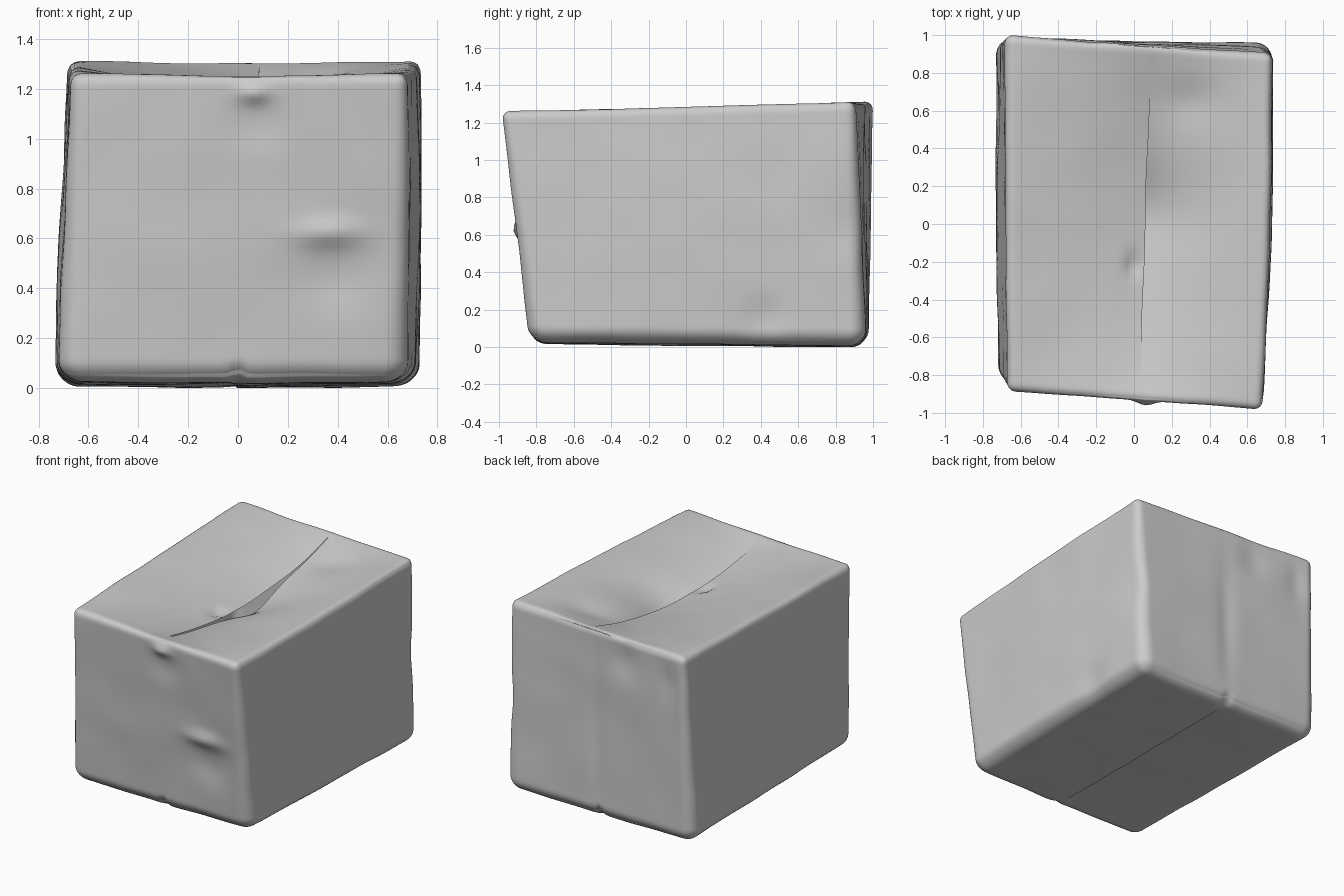
import bpy, bmesh, math
from mathutils import Vector, noise

if "Cube" in bpy.data.objects:
    bpy.data.objects.remove(bpy.data.objects["Cube"], do_unlink=True)

HALF = Vector((0.7, 0.95, 0.64))
CUTS = 63
X, Y, Z = range(3)

# Dents by face (axis, sign): place and spread along the other two axes, outward push
DENTS = {
    (Y, -1): [(0.36, 0.62, 0.13, 0.05, 0.03),
              (0.38, 0.45, 0.16, 0.14, -0.025),
              (0.06, 1.18, 0.06, 0.04, 0.03),
              (0.08, 1.06, 0.12, 0.1, -0.015)],
    (Y, 1): [(0.02, 0.6, 0.06, 0.4, -0.012),
             (-0.2, 1.15, 0.1, 0.12, -0.015),
             (-0.55, 1.1, 0.07, 0.12, -0.012)],
    (X, 1): [(0.42, 0.15, 0.12, 0.12, -0.02),
             (-0.05, 0.7, 0.6, 0.6, 0.025),
             (0.9, 0.65, 0.12, 0.15, -0.015)],
    (X, -1): [(-0.1, 0.45, 0.6, 0.4, 0.02)],
    (Z, 1): [(-0.04, -0.22, 0.035, 0.06, -0.03),
             (0.25, 0.65, 0.15, 0.12, -0.02)],
    (Z, -1): [(0, -0.86, 0.025, 0.08, -0.035),
              (0, 0.98, 0.025, 0.08, -0.035)],
}


def gauss(value, spread):
    return math.exp(-(value / spread) ** 2)


def to_edges(t):
    # Packs the grid lines towards the box edges
    return 0.6 * math.sin(t * math.pi / 2) + 0.4 * t


def round_box(p):
    # Softer edges at the base, crisper ones at the lid
    radius = 0.07 - 0.025 * p.z
    q = Vector([to_edges(c) * h for c, h in zip(p, HALF)])
    core = Vector([max(-h + radius, min(h - radius, c)) for c, h in zip(q, HALF)])
    if (q - core).length > 0:
        q = core + (q - core).normalized() * radius
    return Vector([c / h for c, h in zip(q, HALF)])


def lean(s):
    # Carton widens to the back, its front tips forward and its lid rises
    x, y, z = s
    return Vector((
        x * (0.704 + 0.018 * y - 0.011 * z) + 0.003 + 0.01 * y + 0.013 * z,
        y * (0.923 + 0.021 * z) + 0.039 - 0.031 * z - x * (0.029 + 0.021 * z),
        0.652 + 0.635 * z + y * (0.008 + 0.018 * z)))


def flap_offset(s, top, side):
    # Sagging lid flaps that overlap unevenly, and a stepped base seam
    near = max(0, 1 - abs(s.x))
    along = max(0, 1 - s.y * s.y)
    if not top:
        step = 0.02 * along * near ** 3 if side < 0 else 0
        return Vector((0, 0, step - 0.01 * near))
    sag = 0.14 * near ** 1.2 * along
    if side > 0:
        sag += (0.08 * gauss(s.y - 0.1, 0.25) + 0.015 * along) * near ** 3
    return Vector(((0.045 + 0.02 * s.y) * near, 0, -sag))


def dent_offset(s, p):
    push = Vector()
    for (axis, sign), dents in DENTS.items():
        fade = max(0, s[axis] * sign) ** 4
        a, b = [i for i in (X, Y, Z) if i != axis]
        for u, v, spread_u, spread_v, out in dents:
            push[axis] += sign * out * fade * gauss(p[a] - u, spread_u) * gauss(p[b] - v, spread_v)
    return push


# Carton grid
bm = bmesh.new()
bmesh.ops.create_cube(bm, size=2)
bmesh.ops.subdivide_edges(bm, edges=bm.edges[:], cuts=CUTS, use_grid_fill=True)

# Open the seams between the lid flaps and between the base flaps
seam = [e for e in bm.edges if all(
    abs(v.co.x) < 0.001 and abs(v.co.z) > 0.999 and -0.78 < v.co.y < 0.87
    for v in e.verts)]
bmesh.ops.split_edges(bm, edges=seam)

# Work out the crumpled shape
placed = []
for v in bm.verts:
    side = sum(f.calc_center_median().x for f in v.link_faces)
    s = round_box(v.co)
    p = lean(s)
    push = dent_offset(s, p)
    if abs(v.co.z) > 0.999:
        push += flap_offset(s, v.co.z > 0, side)
    placed.append(p + push + noise.noise_vector(p * 3.5) * 0.005)
for v, p in zip(bm.verts, placed):
    v.co = p
for f in bm.faces:
    f.smooth = True

mesh = bpy.data.meshes.new("crumpled_carton")
bm.to_mesh(mesh)
bm.free()
carton = bpy.data.objects.new("crumpled_carton", mesh)
bpy.context.scene.collection.objects.link(carton)

# Plain grey card
grey = bpy.data.materials.new("plain_grey")
grey.use_nodes = True
colour = (0.6, 0.6, 0.6, 1)
grey.diffuse_color = colour
grey.node_tree.nodes["Principled BSDF"].inputs["Base Color"].default_value = colour
mesh.materials.append(grey)
